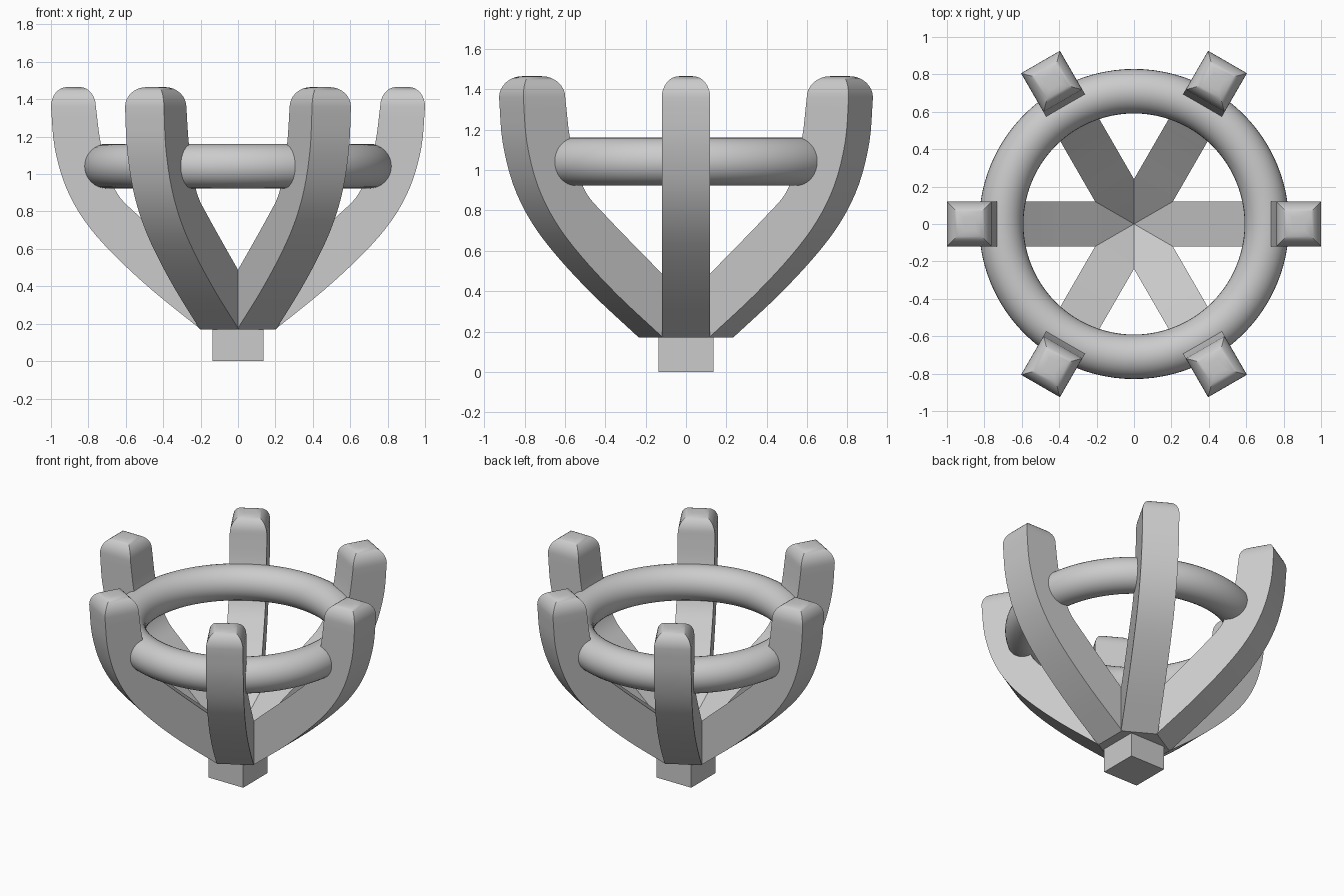
import bpy, bmesh
from math import radians, sin, cos, pi
from mathutils import Vector, Matrix

if "Cube" in bpy.data.objects:
    bpy.data.objects.remove(bpy.data.objects["Cube"])

HALF = 0.12          # half width of a prong
# prong side profile: (outer r, outer z, inner r, inner z)
KEYS = [(0.20, 0.17, 0.21, 0.49), (0.46, 0.38, 0.38, 0.64), (0.675, 0.58, 0.535, 0.78),
        (0.82, 0.75, 0.635, 0.88), (0.92, 0.93, 0.69, 1.00), (0.98, 1.14, 0.735, 1.17),
        (1.00, 1.36, 0.76, 1.36)]


def smooth_sections(keys, steps=4):
    """Catmull-Rom interpolation through the key sections."""
    k = [Vector(p) for p in keys]
    k = [k[0] * 2 - k[1]] + k + [k[-1] * 2 - k[-2]]
    out = []
    for i in range(1, len(k) - 2):
        a, b, c, d = k[i - 1:i + 3]
        for s in range(steps):
            t = s / steps
            out.append((b * 2 + (c - a) * t + (a * 2 - b * 5 + c * 4 - d) * t * t
                        + (b * 3 - a - c * 3 + d) * t ** 3) * 0.5)
    return out + [k[-2]]


def finish(bm, name, smooth=True):
    bmesh.ops.recalc_face_normals(bm, faces=bm.faces)
    mesh = bpy.data.meshes.new(name)
    bm.to_mesh(mesh)
    bm.free()
    ob = bpy.data.objects.new(name, mesh)
    bpy.context.collection.objects.link(ob)
    bpy.context.view_layer.objects.active = ob
    ob.select_set(True)
    if smooth:
        bpy.ops.object.shade_smooth_by_angle(angle=radians(30))
    ob.select_set(False)
    return ob


def prong(name, angle):
    bm = bmesh.new()
    rings = [(s[0], s[1], s[2], s[3], HALF)
             for s in [(0, 0.17, 0, 0.30)] + smooth_sections(KEYS)]
    # rounded tip: shrinking square sections
    for i in range(1, 9):
        a = i / 8 * pi / 2
        d, z = 0.085 * (1 - cos(a)), 1.36 + 0.105 * sin(a)
        rings.append((1.0 - d, z, 0.76 + d, z, HALF - d))
    prev = None
    for ro, zo, ri, zi, w in rings:
        cur = [bm.verts.new(p) for p in ((ro, -w, zo), (ro, w, zo), (ri, w, zi), (ri, -w, zi))]
        if prev is None:
            bm.faces.new(cur)
        else:
            for j in range(4):
                n = (j + 1) % 4
                bm.faces.new((prev[j], prev[n], cur[n], cur[j]))
        prev = cur
    bm.faces.new(prev)
    bm.transform(Matrix.Rotation(angle, 4, 'Z'))
    return finish(bm, name)


# six curved prongs
for i in range(6):
    prong(f"prong_{i + 1}", i * pi / 3)

# round support ring
bpy.ops.mesh.primitive_torus_add(major_radius=0.71, minor_radius=0.119, major_segments=96,
                                 minor_segments=32, location=(0, 0, 1.042))
ring = bpy.context.object
ring.name = "support_ring"
bpy.ops.object.shade_smooth_by_angle(angle=radians(30))
ring.select_set(False)

# square base post
bm = bmesh.new()
bmesh.ops.create_cube(bm, size=1)
bm.transform(Matrix.Translation((0, 0, 0.09)) @ Matrix.Diagonal((0.272, 0.272, 0.18, 1)))
finish(bm, "base_post", smooth=False)
